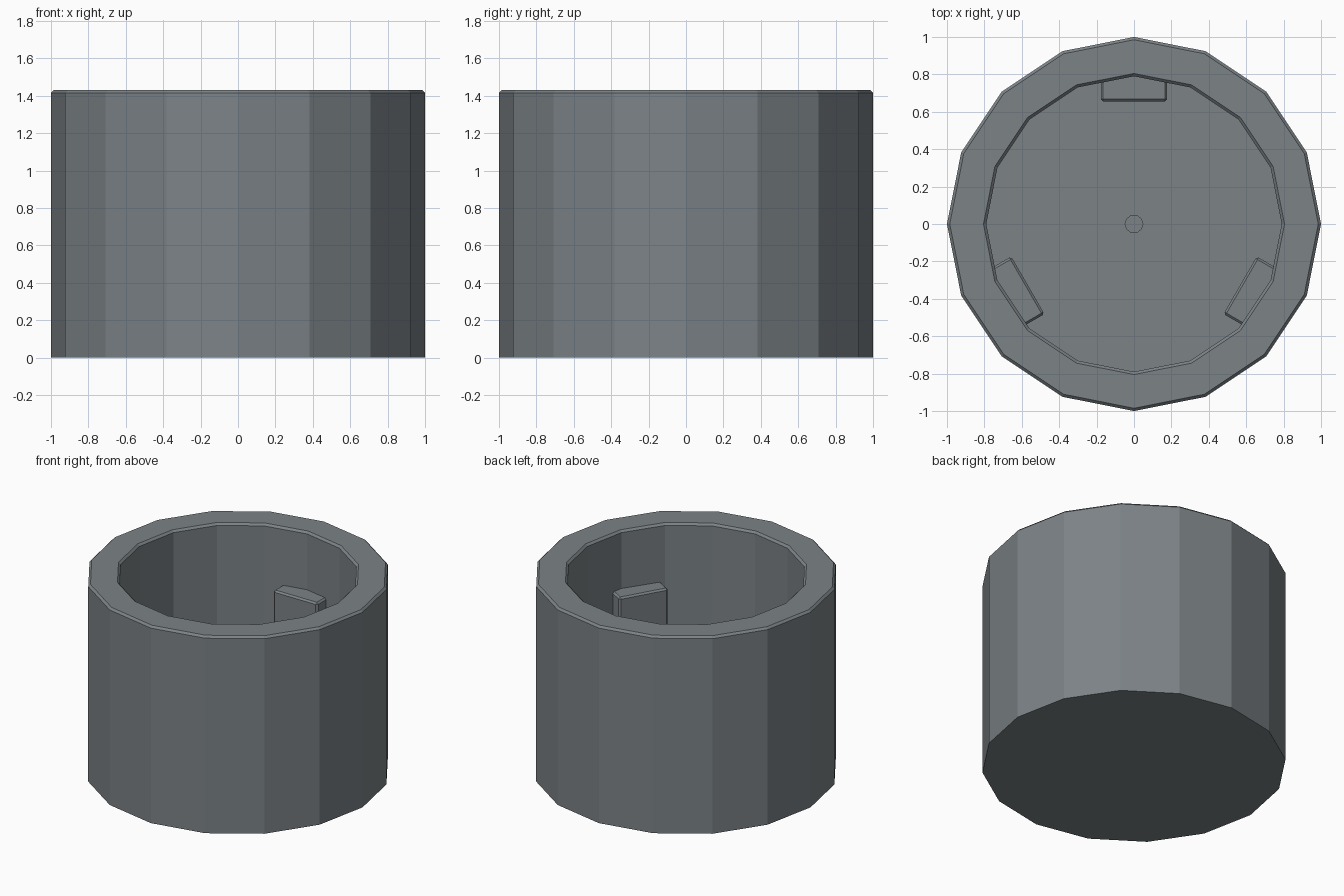
import bpy, bmesh, math
from mathutils import Matrix, Vector

if "Cube" in bpy.data.objects:
    bpy.data.objects.remove(bpy.data.objects["Cube"])

SIDES = 16
HEIGHT = 1.43
FLOOR = 0.1

grey = bpy.data.materials.new("slate grey")
grey.diffuse_color = (0.2, 0.225, 0.24, 1)
grey.use_nodes = True
grey.node_tree.nodes["Principled BSDF"].inputs["Base Color"].default_value = grey.diffuse_color


def add_object(name, bm):
    bmesh.ops.recalc_face_normals(bm, faces=bm.faces)
    mesh = bpy.data.meshes.new(name)
    bm.to_mesh(mesh)
    bm.free()
    mesh.materials.append(grey)
    obj = bpy.data.objects.new(name, mesh)
    bpy.context.collection.objects.link(obj)
    return obj


def lathe(name, profile, sides):
    """Sweep (radius, z) points round z and cap both ends."""
    bm = bmesh.new()
    rings = []
    for r, z in profile:
        rings.append([bm.verts.new((r * math.cos(i * math.tau / sides),
                                    r * math.sin(i * math.tau / sides), z))
                      for i in range(sides)])
    for a, b in zip(rings, rings[1:]):
        for i in range(sides):
            j = (i + 1) % sides
            bm.faces.new((a[i], a[j], b[j], b[i]))
    bm.faces.new(rings[0])
    bm.faces.new(rings[-1])
    return add_object(name, bm)


# Hollow cup with a small chamfer on both edges of the rim
c = 0.015
lathe("cup_body", [(1, 0), (1, HEIGHT - c), (1 - c, HEIGHT), (0.79 + c, HEIGHT),
                   (0.79, HEIGHT - c), (0.79, FLOOR)], SIDES)

# Low round pad in the middle of the floor
lathe("floor_pad", [(0.05, FLOOR - 0.02), (0.05, FLOOR + 0.01)], 10)

# Three grip ribs on the inner wall
RIB_TOP, RIB_IN, RIB_OUT, RIB_WIDTH = 1.01, 0.655, 0.83, 0.355
for n in range(3):
    bm = bmesh.new()
    bmesh.ops.create_cube(bm, size=1)
    z0 = FLOOR - 0.03
    bmesh.ops.scale(bm, verts=bm.verts,
                    vec=Vector((RIB_WIDTH, RIB_OUT - RIB_IN, RIB_TOP - z0)))
    bmesh.ops.translate(bm, verts=bm.verts,
                        vec=Vector((0, (RIB_IN + RIB_OUT) / 2, (RIB_TOP + z0) / 2)))
    bmesh.ops.bevel(bm, geom=bm.edges[:], offset=0.012, segments=1, affect='EDGES')
    bmesh.ops.rotate(bm, verts=bm.verts, cent=(0, 0, 0),
                     matrix=Matrix.Rotation(n * math.tau / 3, 3, 'Z'))
    add_object(f"grip_rib_{n + 1}", bm)
